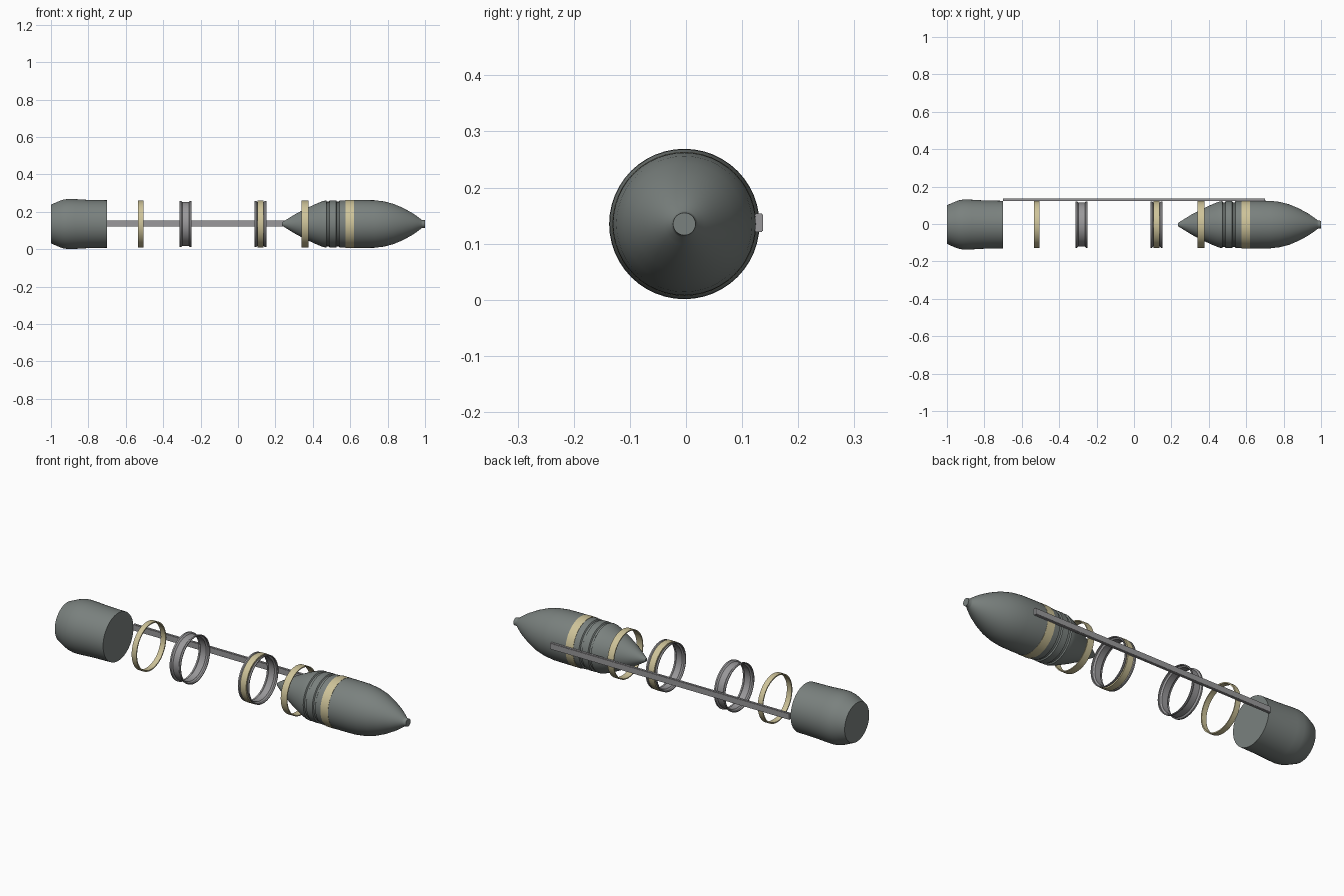
import bpy, bmesh, math

if "Cube" in bpy.data.objects:
    bpy.data.objects.remove(bpy.data.objects["Cube"])

CY, CZ = -0.003, 0.135      # common axis of all turned parts
SEG = 48


def material(name, rgb):
    m = bpy.data.materials.new(name)
    m.diffuse_color = (*rgb, 1)
    m.use_nodes = True
    m.node_tree.nodes["Principled BSDF"].inputs["Base Color"].default_value = m.diffuse_color
    return m


GREEN_GREY = material("casing green grey", (0.195, 0.22, 0.21))
STEEL = material("steel grey", (0.32, 0.315, 0.325))
BRASS = material("pale brass", (0.62, 0.55, 0.32))


def finish(bm, name, mat, angle=35):
    bmesh.ops.recalc_face_normals(bm, faces=bm.faces)
    me = bpy.data.meshes.new(name)
    bm.to_mesh(me)
    bm.free()
    me.materials.append(mat)
    ob = bpy.data.objects.new(name, me)
    bpy.context.collection.objects.link(ob)
    bpy.ops.object.select_all(action='DESELECT')
    ob.select_set(True)
    bpy.context.view_layer.objects.active = ob
    bpy.ops.object.shade_smooth_by_angle(angle=math.radians(angle))
    return ob


def turned(name, profile, mat, closed=False):
    """Revolve (x, radius) points around the long axis; cap or close the section."""
    bm = bmesh.new()
    loops = [[bm.verts.new((x, CY + r * math.cos(2 * math.pi * k / SEG),
                            CZ + r * math.sin(2 * math.pi * k / SEG)))
              for k in range(SEG)] for x, r in profile]
    pairs = list(zip(loops, loops[1:]))
    if closed:
        pairs.append((loops[-1], loops[0]))
    for a, b in pairs:
        for k in range(SEG):
            n = (k + 1) % SEG
            bm.faces.new((a[k], a[n], b[n], b[k]))
    if not closed:
        bm.faces.new(loops[0])
        bm.faces.new(loops[-1])
    return finish(bm, name, mat)


def band(name, x, width, outer, inner, mat):
    h = width / 2
    return turned(name, [(x - h, inner), (x - h, outer), (x + h, outer), (x + h, inner)], mat, True)


def channel_ring(name, x):
    """Thin ring with raised lips and a shallow outer groove."""
    outer = [(-0.032, 0.124), (-0.024, 0.124), (-0.017, 0.117),
             (0.017, 0.117), (0.024, 0.124), (0.032, 0.124)]
    inner = [(dx, r - 0.005) for dx, r in reversed(outer)]
    return turned(name, [(x + dx, r) for dx, r in outer + inner], STEEL, True)


# Rear casing
turned("rear_casing", [(-1.0, 0.103), (-0.985, 0.110), (-0.955, 0.123), (-0.935, 0.130),
                       (-0.91, 0.134), (-0.87, 0.133), (-0.80, 0.129), (-0.70, 0.127)], GREEN_GREY)

# Front casing: rear cone, two seating grooves, rounded nose and blunt tip
turned("front_casing", [(0.235, 0.008), (0.25, 0.018), (0.31, 0.055), (0.37, 0.086), (0.42, 0.109),
                        (0.445, 0.119), (0.46, 0.124), (0.472, 0.125), (0.476, 0.119),
                        (0.486, 0.119), (0.490, 0.125), (0.525, 0.125), (0.529, 0.119),
                        (0.539, 0.119), (0.543, 0.125), (0.58, 0.127), (0.65, 0.128),
                        (0.73, 0.127), (0.78, 0.121), (0.83, 0.108), (0.88, 0.087), (0.93, 0.060),
                        (0.965, 0.036), (0.98, 0.024), (0.985, 0.021), (1.0, 0.020)], GREEN_GREY)

# Loose and fitted bands
band("rear_band", -0.52, 0.028, 0.125, 0.119, BRASS)
band("middle_band", 0.12, 0.034, 0.125, 0.116, BRASS)
band("cone_band", 0.358, 0.036, 0.125, 0.120, BRASS)
band("nose_band", 0.597, 0.044, 0.1285, 0.122, BRASS)

# Grooved steel rings
channel_ring("rear_ring", -0.28)
channel_ring("middle_ring", 0.12)

# Side rail
bm = bmesh.new()
bmesh.ops.create_cube(bm, size=1)
for v in bm.verts:
    v.co = (v.co.x * 1.4, 0.1295 + v.co.y * 0.015, 0.137 + v.co.z * 0.033)
bmesh.ops.bevel(bm, geom=[e for e in bm.edges if abs(e.verts[0].co.x - e.verts[1].co.x) > 1],
                offset=0.002, segments=2, affect='EDGES')
finish(bm, "side_rail", STEEL)
